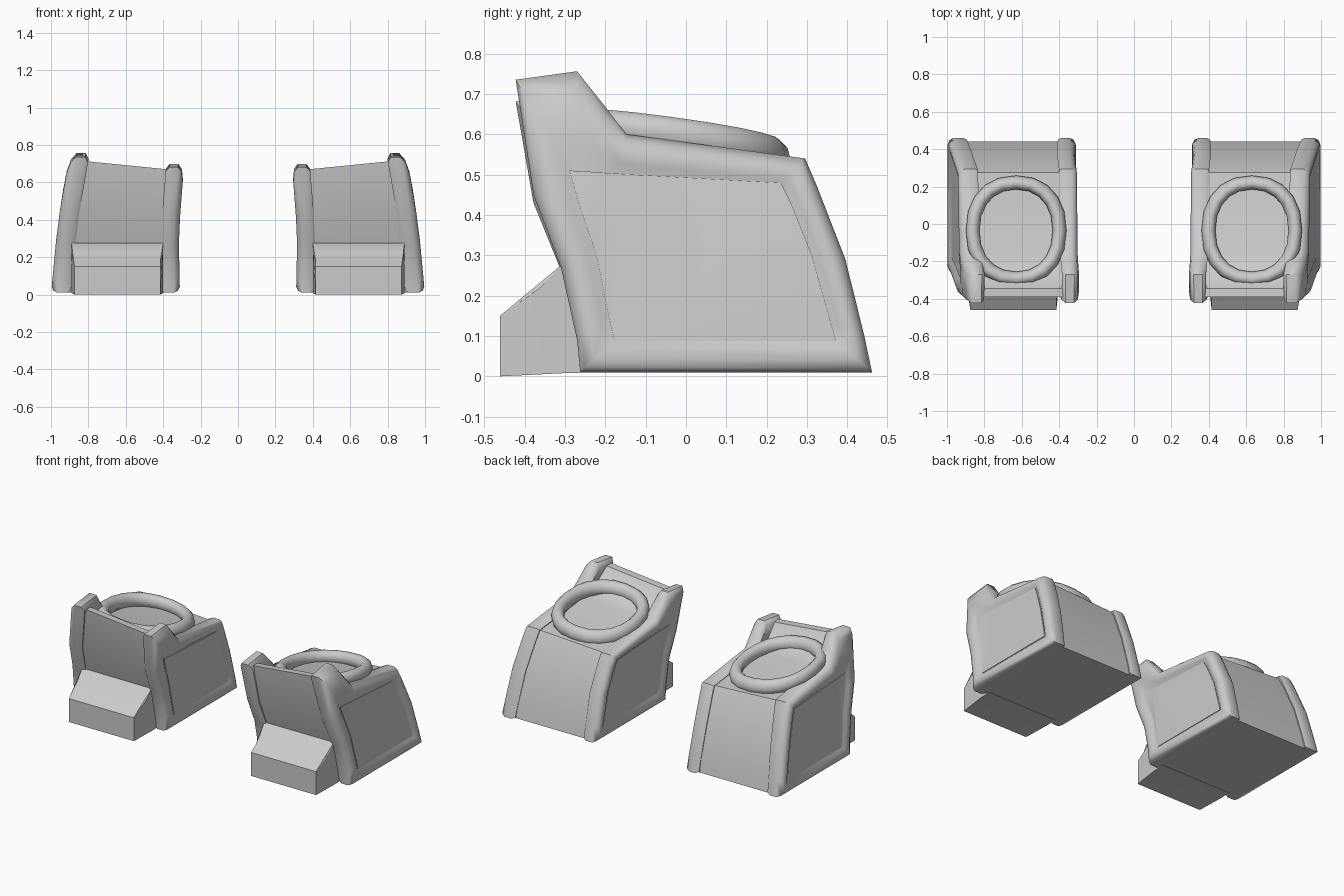
import bpy, bmesh, math
from mathutils import Vector

if "Cube" in bpy.data.objects:
    bpy.data.objects.remove(bpy.data.objects["Cube"])

# Side outlines as (y, z): outer edge of the frame and matching panel edge
OUTER = [(-.262, .01), (-.27, .09), (-.31, .27), (-.378, .45), (-.422, .735), (-.27, .756),
         (-.20, .668), (-.148, .60), (.295, .54), (.325, .47), (.395, .29), (.442, .10), (.461, .01)]
INNER = [(-.178, .088), (-.19, .14), (-.222, .30), (-.26, .41), (-.29, .51), (-.25, .508),
         (-.21, .505), (-.16, .502), (.235, .48), (.26, .43), (.312, .30), (.36, .13), (.372, .088)]
# Centre shell outline
SHELL = [(-.24, .012), (-.25, .09), (-.292, .27), (-.358, .45), (-.39, .717), (-.345, .715),
         (-.28, .62), (-.16, .58), (.275, .528), (.307, .465), (.377, .285), (.425, .10), (.442, .012)]
TOE = [(-.461, 0), (-.461, .15), (-.41, .185), (-.36, .22), (-.31, .275), (-.25, .28), (-.22, .01), (-.30, .008)]


def interp(table, z):
    for (a, xa), (b, xb) in zip(table, table[1:]):
        if z <= b:
            break
    return xa + (xb - xa) * (z - a) / (b - a)


def place(side, y, z, off):
    """Point on the leaning outer (+1) or inner (-1) side; off is measured outward."""
    if side > 0:
        x = interp([(0, 1.0), (.35, .967), (.56, .935), (.76, .897)], z) - .105 + off
    else:
        x = interp([(0, .312), (.3, .318), (.5, .308), (.76, .288)], z) + .095 - off * .92
        z *= 1 - .075 * z / .755
    return Vector((x, y, z))


def loft(name, rings, angle=40):
    """Skin rings of points, cap both ends, mirror to the other side."""
    bm = bmesh.new()
    vs = [[bm.verts.new(p) for p in r] for r in rings]
    n = len(rings[0])
    for a, b in zip(vs, vs[1:]):
        for i in range(n):
            j = (i + 1) % n
            bm.faces.new((a[i], a[j], b[j], b[i]))
    caps = [bm.faces.new(vs[0]), bm.faces.new(vs[-1])]
    bmesh.ops.triangulate(bm, faces=caps)
    bmesh.ops.recalc_face_normals(bm, faces=bm.faces)
    me = bpy.data.meshes.new(name)
    bm.to_mesh(me)
    bm.free()
    ob = bpy.data.objects.new(name, me)
    bpy.context.collection.objects.link(ob)
    finish(ob, angle)
    return ob


def finish(ob, angle):
    bpy.ops.object.select_all(action='DESELECT')
    ob.select_set(True)
    bpy.context.view_layer.objects.active = ob
    bpy.ops.object.shade_smooth_by_angle(angle=math.radians(angle))
    m = ob.modifiers.new("mirror", 'MIRROR')
    m.use_mirror_merge = False


# Rounded side frames with their flat panels
SECTION = [(.5, .01), (.12, 0), (0, .02), (0, .07), (.14, .094), (.4, .105), (.75, .1), (1, .086)]
for side, name in ((1, "outer_side_frame"), (-1, "inner_side_frame")):
    rings = []
    for t, off in SECTION:
        rings.append([place(side, a[0] + (b[0] - a[0]) * t, a[1] + (b[1] - a[1]) * t, off)
                      for a, b in zip(OUTER, INNER)])
    loft(name, rings, 50)
    loft(name.replace("frame", "panel"),
         [[place(side, y, z, off) for y, z in INNER] for off in (.06, .09)], 30)

# Centre shell between the frames
loft("boot_shell", [[place(s, y, z, .05) for y, z in SHELL] for s in (-1, 1)])

# Toe cap
loft("toe_cap", [[Vector((x + (dx if y > -.4 else 0), y, z)) for y, z in TOE]
                 for x, dx in ((.415, -.015), (.875, .015))], 45)

# Tilted oval ankle ring
N, M = 20, 10
bm = bmesh.new()
grid = []
for i in range(N):
    a = 2 * math.pi * i / N
    row = []
    for j in range(M):
        b = 2 * math.pi * j / M
        c, s = math.cos(a), math.sin(a)
        k = .037 * math.cos(b)
        x = (.232 + k) * math.copysign(abs(c) ** .9, c)
        y = (.257 + k) * math.copysign(abs(s) ** .9, s)
        z = .577 + .046 * math.sin(b) + .09 * x - .135 * y
        row.append(bm.verts.new((.63 + x, -.035 + y, z)))
    grid.append(row)
for i in range(N):
    for j in range(M):
        p, q = grid[i], grid[(i + 1) % N]
        bm.faces.new((p[j], q[j], q[(j + 1) % M], p[(j + 1) % M]))
bmesh.ops.recalc_face_normals(bm, faces=bm.faces)
me = bpy.data.meshes.new("ankle_ring")
bm.to_mesh(me)
bm.free()
ring = bpy.data.objects.new("ankle_ring", me)
bpy.context.collection.objects.link(ring)
finish(ring, 60)
